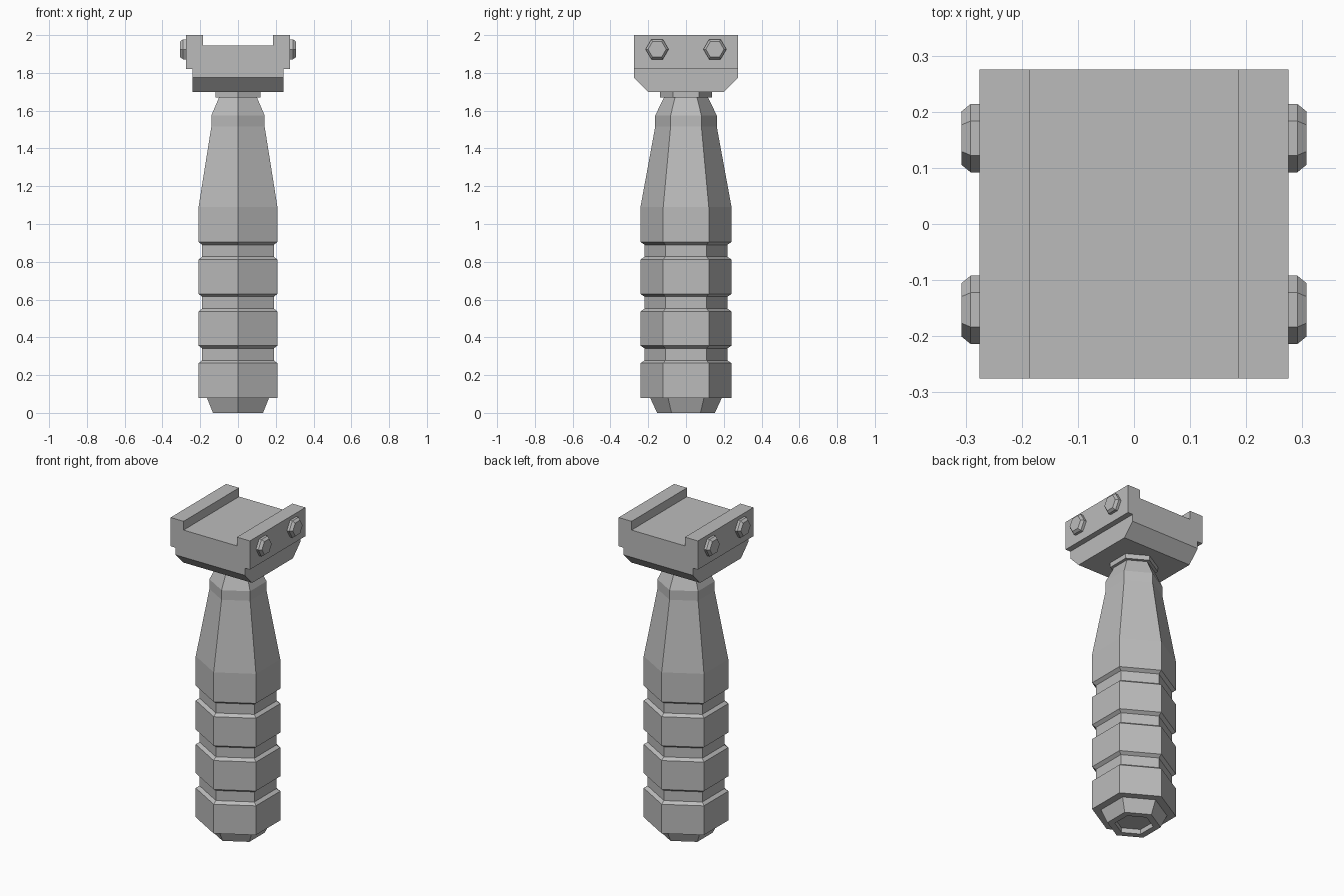
import bpy, bmesh, math
from mathutils import Matrix, Vector

cube = bpy.data.objects.get("Cube")
if cube:
    bpy.data.objects.remove(cube, do_unlink=True)

grey = bpy.data.materials.new("matte grey")
grey.use_nodes = True
colour = (0.5, 0.5, 0.5, 1)
grey.diffuse_color = colour
grey.node_tree.nodes["Principled BSDF"].inputs["Base Color"].default_value = colour


def finish(name, bm):
    bmesh.ops.recalc_face_normals(bm, faces=bm.faces)
    mesh = bpy.data.meshes.new(name)
    bm.to_mesh(mesh)
    bm.free()
    mesh.materials.append(grey)
    obj = bpy.data.objects.new(name, mesh)
    bpy.context.collection.objects.link(obj)
    return obj


def hex_stack(name, profile, matrix=Matrix()):
    """Loft six-sided rings through (radius, height) pairs, corners on the y axis."""
    bm = bmesh.new()
    rings = []
    for r, z in profile:
        angles = [math.pi / 2 + i * math.pi / 3 for i in range(6)]
        rings.append([bm.verts.new(matrix @ Vector((r * math.cos(a), r * math.sin(a), z)))
                      for a in angles])
    for low, high in zip(rings, rings[1:]):
        for i in range(6):
            j = (i + 1) % 6
            bm.faces.new((low[i], low[j], high[j], high[i]))
    bm.faces.new(rings[0])
    bm.faces.new(rings[-1])
    return finish(name, bm)


# Grip: ribbed lower body, long taper and shoulder
R, GROOVE = 0.241, 0.219
grip = [(0.19, 0.08), (R, 0.08)]
for z in (0.263, 0.537, 0.812):
    grip += [(R, z), (GROOVE, z + 0.015), (GROOVE, z + 0.078), (R, z + 0.093)]
grip += [(R, 1.09), (0.163, 1.515), (0.163, 1.575), (0.116, 1.67)]
hex_stack("grip", grip)

# End cap with a recessed underside
hex_stack("end_cap", [(0.11, 0.03), (0.11, 0), (0.153, 0), (0.19, 0.08)])

# Collar under the mount
hex_stack("collar", [(0.137, 1.67), (0.137, 1.70)])

# Rail mount: channel profile extruded along y
half = [(0.24, 1.70), (0.24, 1.82), (0.275, 1.82), (0.275, 2.0), (0.185, 2.0), (0.185, 1.945)]
outline = half + [(-x, z) for x, z in reversed(half)]
bm = bmesh.new()
face = bm.faces.new([bm.verts.new((x, -0.275, z)) for x, z in outline])
ext = bmesh.ops.extrude_face_region(bm, geom=[face])
bmesh.ops.translate(bm, vec=(0, 0.55, 0),
                    verts=[v for v in ext["geom"] if isinstance(v, bmesh.types.BMVert)])
# Sloped cuts on the lower front and back edges
for s in (-1, 1):
    cut = bmesh.ops.bisect_plane(bm, geom=bm.verts[:] + bm.edges[:] + bm.faces[:],
                                 plane_co=(0, s * 0.275, 1.775),
                                 plane_no=(0, s * 0.075, -0.073), clear_outer=True)
    edges = [e for e in cut["geom_cut"] if isinstance(e, bmesh.types.BMEdge)]
    bmesh.ops.holes_fill(bm, edges=edges, sides=0)
finish("rail_mount", bm)

# Chamfered hex bolts on both sides of the mount
for side, s in (("left", 1), ("right", -1)):
    for end, y in (("front", -0.153), ("back", 0.153)):
        place = Matrix.Translation((s * 0.27, y, 1.925)) @ Matrix.Rotation(s * math.pi / 2, 4, "Y")
        hex_stack(f"bolt_{end}_{side}", [(0.061, 0), (0.061, 0.021), (0.048, 0.037)], place)
